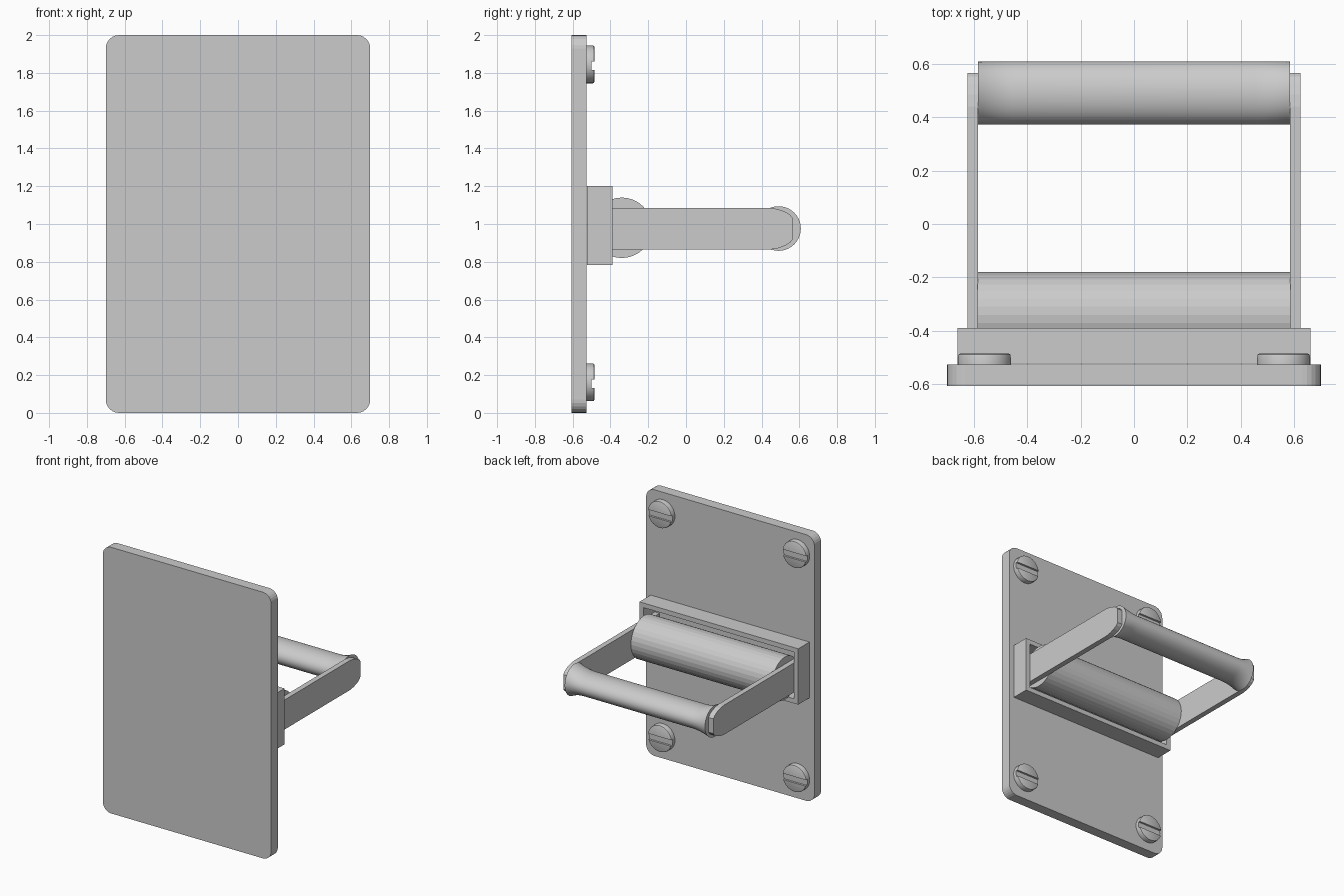
import bpy, bmesh
from math import pi, sin, cos, radians
from mathutils import Matrix

if "Cube" in bpy.data.objects:
    bpy.data.objects.remove(bpy.data.objects["Cube"])


def finish(name, bm, smooth=None):
    bmesh.ops.recalc_face_normals(bm, faces=bm.faces)
    me = bpy.data.meshes.new(name)
    bm.to_mesh(me)
    bm.free()
    ob = bpy.data.objects.new(name, me)
    bpy.context.collection.objects.link(ob)
    if smooth:
        bpy.ops.object.select_all(action='DESELECT')
        ob.select_set(True)
        bpy.context.view_layer.objects.active = ob
        bpy.ops.object.shade_smooth_by_angle(angle=radians(smooth))
    return ob


def loft(name, rings, smooth=None, caps=True):
    """Bridge successive rings of points; close the ends, or join last to first."""
    bm = bmesh.new()
    vs = [[bm.verts.new(p) for p in r] for r in rings]
    n = len(vs[0])
    pairs = list(zip(vs, vs[1:])) + ([] if caps else [(vs[-1], vs[0])])
    for a, b in pairs:
        for i in range(n):
            j = (i + 1) % n
            bm.faces.new((a[i], a[j], b[j], b[i]))
    if caps:
        bm.faces.new(vs[0])
        bm.faces.new(vs[-1])
    return finish(name, bm, smooth)


def ring_x(x, cy, cz, ry, rz, n):
    return [(x, cy + ry * cos(2 * pi * i / n), cz + rz * sin(2 * pi * i / n)) for i in range(n)]


def ring_y(y, cx, cz, r, n):
    return [(cx + r * cos(2 * pi * i / n), y, cz + r * sin(2 * pi * i / n)) for i in range(n)]


def rect_y(y, hx, z0, z1):
    return [(-hx, y, z0), (hx, y, z0), (hx, y, z1), (-hx, y, z1)]


# Back plate with rounded corners
R = 0.07
outline = []
for k, (cx, cz) in enumerate([(0.7 - R, 2 - R), (R - 0.7, 2 - R), (R - 0.7, R), (0.7 - R, R)]):
    for s in range(7):
        a = (k + s / 6) * pi / 2
        outline.append((cx + R * cos(a), cz + R * sin(a)))
loft("back_plate", [[(x, y, z) for x, z in outline] for y in (-0.606, -0.526)])

# Rectangular mounting frame, open in the middle
loft("mount_frame", [rect_y(-0.523, 0.66, 0.782, 1.202), rect_y(-0.39, 0.66, 0.782, 1.202),
                     rect_y(-0.39, 0.625, 0.817, 1.167), rect_y(-0.523, 0.625, 0.817, 1.167)],
     caps=False)

# Side arms with tapered, rounded tips
half = [(-0.52, 0.111), (0.44, 0.111), (0.485, 0.104), (0.525, 0.09), (0.552, 0.073), (0.565, 0.055)]
prof = [(y, 0.975 - h) for y, h in half] + [(y, 0.975 + h) for y, h in reversed(half)]
for side, s in (("left", -1), ("right", 1)):
    loft(side + "_arm", [[(s * x, y, z) for y, z in prof] for x in (0.584, 0.624)])

# Thick roller next to the plate
loft("roller", [ring_x(x, -0.34, 0.98, 0.16, 0.16, 32) for x in (-0.585, 0.585)])

# Grip bar: round at the ends, flattened along the middle
stations = []
for i in range(9):
    t = i / 8
    stations.append((0.583 - 0.13 * t, 0.082 + 0.036 * (1 - t) ** 2))
stations = [(-x, r) for x, r in stations] + [(x, r) for x, r in reversed(stations)]
loft("grip_bar", [ring_x(x, 0.49, 0.976, 0.118, r, 40) for x, r in stations], smooth=40)

# Four slotted screw heads
for row, z in (("lower", 0.162), ("upper", 1.845)):
    for side, x in (("left", -0.56), ("right", 0.56)):
        head = loft(f"{row}_{side}_screw",
                    [ring_y(-0.526, x, z, 0.1, 32), ring_y(-0.494, x, z, 0.1, 32),
                     ring_y(-0.488, x, z, 0.098, 32), ring_y(-0.485, x, z, 0.092, 32)], smooth=35)
        bm = bmesh.new()
        bmesh.ops.create_cube(bm, size=1, matrix=Matrix.Translation((x, -0.475, z - 0.007)) @
                              Matrix.Diagonal((0.3, 0.05, 0.046, 1)))
        cutter = finish("slot_cutter", bm)
        cutter.hide_render = True
        mod = head.modifiers.new("slot", 'BOOLEAN')
        mod.operation = 'DIFFERENCE'
        mod.solver = 'EXACT'
        mod.object = cutter
        bpy.context.view_layer.objects.active = head
        bpy.ops.object.modifier_move_to_index(modifier="slot", index=0)
        bpy.ops.object.modifier_apply(modifier="slot")
        bpy.data.objects.remove(cutter)
